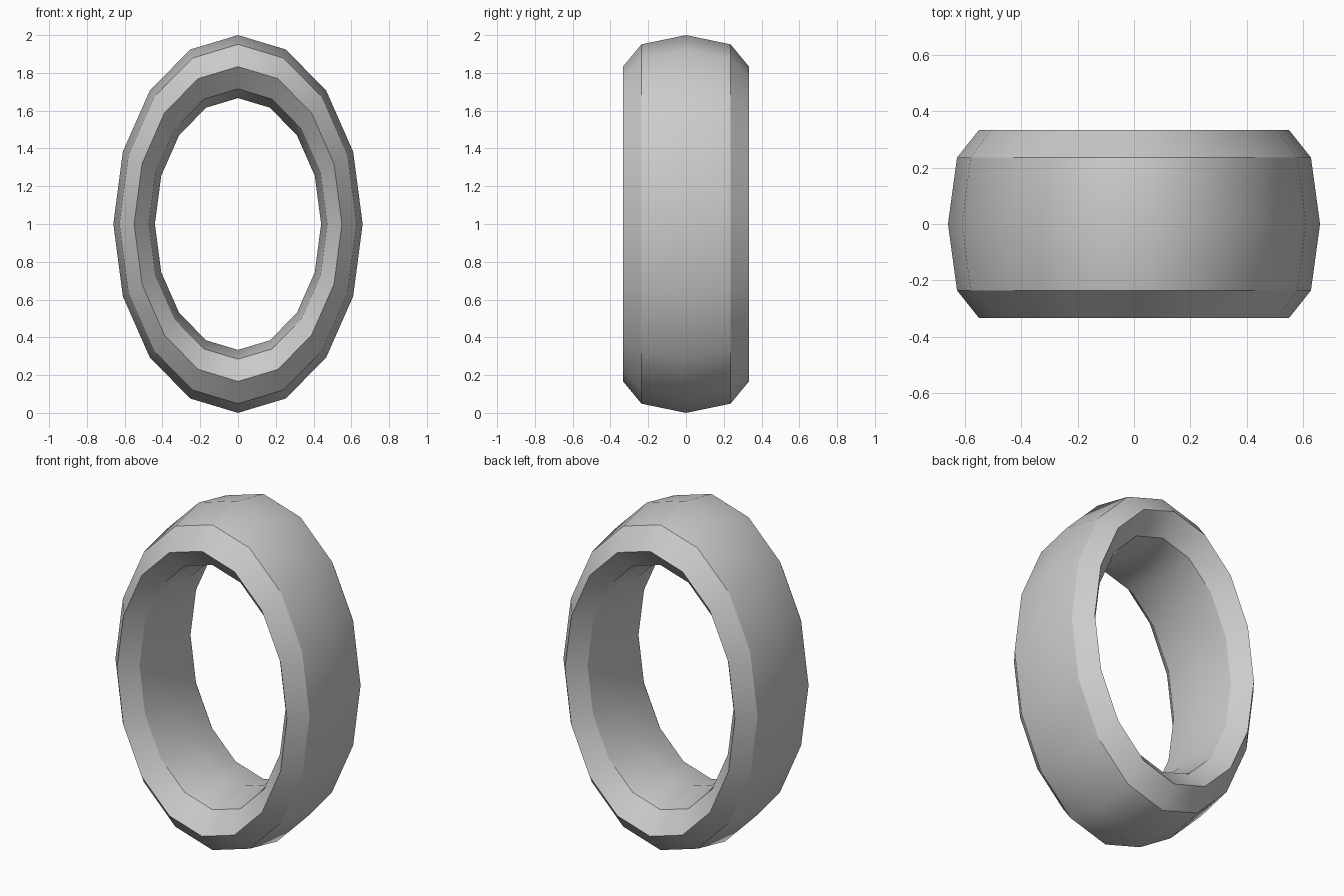
import bpy
from math import pi
from mathutils import Matrix

cube = bpy.data.objects.get("Cube")
if cube:
    bpy.data.objects.remove(cube, do_unlink=True)

# Plain grey material
grey = bpy.data.materials.new("light_grey")
grey.use_nodes = True
colour = (0.6, 0.6, 0.6, 1)
grey.diffuse_color = colour
grey.node_tree.nodes["Principled BSDF"].inputs["Base Color"].default_value = colour

# Low-poly oval ring: a torus stood upright, then stretched
bpy.ops.mesh.primitive_torus_add(major_segments=16, minor_segments=8,
                                 major_radius=5 / 6, minor_radius=1 / 6)
ring = bpy.context.object
ring.name = ring.data.name = "oval_ring"
mesh = ring.data
mesh.transform(Matrix.Translation((0, 0, 1)) @ Matrix.Diagonal((0.66, 2, 1, 1))
               @ Matrix.Rotation(pi / 2, 4, "X"))
mesh.materials.append(grey)

# Smooth surface with crisp hoops along the bevelled rims
bpy.ops.object.shade_smooth()
for edge in mesh.edges:
    a, b = (mesh.vertices[i].co for i in edge.vertices)
    edge.use_edge_sharp = abs(a.y - b.y) < 0.001 and abs(a.y) > 0.1
